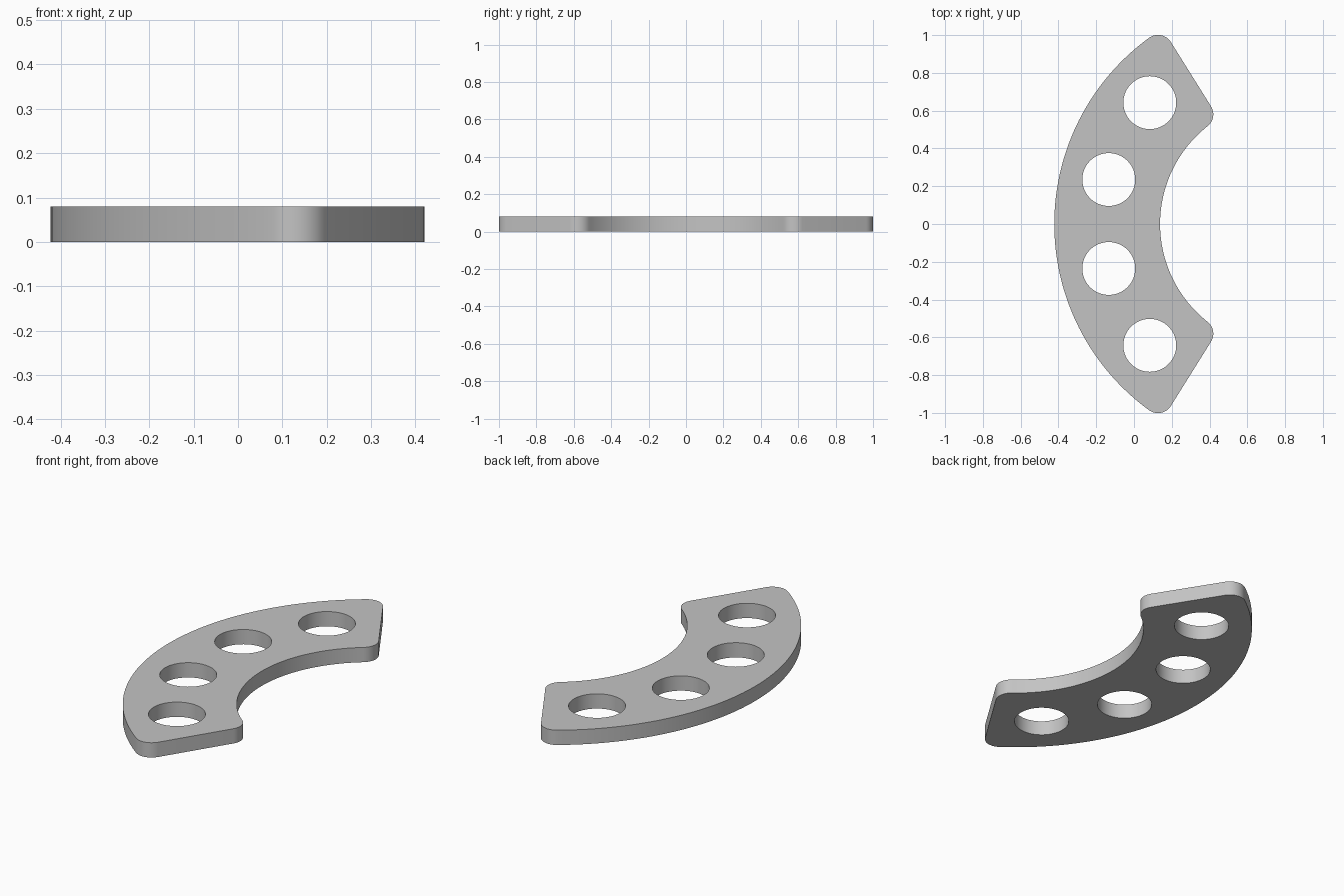
import bpy
import bmesh
from math import radians, degrees, asin, sin, cos, tau
from mathutils import Vector

cube = bpy.data.objects.get("Cube")
if cube:
    bpy.data.objects.remove(cube)

CENTER = Vector((0.797, 0, 0))
OUTER, INNER = 1.219, 0.659
HALF_ANGLE = 58
FILLET = 0.08
THICKNESS = 0.08
HOLE_RING, HOLE_RADIUS = 0.96, 0.14


def polar(center, radius, degree):
    """Point at an angle measured from -x towards +y."""
    a = radians(degree)
    return center + Vector((-cos(a), sin(a), 0)) * radius


def arc(center, radius, start, end, steps):
    return [polar(center, radius, start + (end - start) * i / steps)
            for i in range(steps + 1)]


def add_loop(bm, points):
    verts = [bm.verts.new(p) for p in points]
    return [bm.edges.new((v, verts[i - 1])) for i, v in enumerate(verts)]


# Fillet centres, tangent to an arc and to the straight end
outer_r, inner_r = OUTER - FILLET, INNER + FILLET
outer_a = HALF_ANGLE - degrees(asin(FILLET / outer_r))
inner_a = HALF_ANGLE - degrees(asin(FILLET / inner_r))
end_normal = HALF_ANGLE + 90

# Upper half of the outline, from the outer arc round to the inner arc
half = arc(CENTER, OUTER, 0, outer_a, 40)
half += arc(polar(CENTER, outer_r, outer_a), FILLET, outer_a, end_normal, 12)[1:]
half += arc(polar(CENTER, inner_r, inner_a), FILLET, end_normal, inner_a + 180, 12)
half += arc(CENTER, INNER, inner_a, 0, 32)[1:]
mirrored = [Vector((p.x, -p.y, 0)) for p in reversed(half[1:-1])]

# Curved plate with four round holes
bm = bmesh.new()
edges = add_loop(bm, half + mirrored)
for angle in (-42, -14.2, 14.2, 42):
    hole = polar(CENTER, HOLE_RING, angle)
    edges += add_loop(bm, arc(hole, HOLE_RADIUS, 0, 360, 64)[:-1])
bmesh.ops.triangle_fill(bm, edges=edges, use_beauty=True, normal=(0, 0, 1))
result = bmesh.ops.extrude_face_region(bm, geom=bm.faces[:], use_keep_orig=True)
top = [g for g in result["geom"] if isinstance(g, bmesh.types.BMVert)]
bmesh.ops.translate(bm, verts=top, vec=(0, 0, THICKNESS))
bmesh.ops.recalc_face_normals(bm, faces=bm.faces[:])
mesh = bpy.data.meshes.new("curved_plate")
bm.to_mesh(mesh)
bm.free()

plate = bpy.data.objects.new("curved_plate", mesh)
bpy.context.collection.objects.link(plate)

# Plain grey
grey = bpy.data.materials.new("plain grey")
grey.use_nodes = True
color = (0.55, 0.55, 0.55, 1)
grey.diffuse_color = color
grey.node_tree.nodes["Principled BSDF"].inputs["Base Color"].default_value = color
mesh.materials.append(grey)

# Smooth curved walls, sharp rims
bpy.ops.object.select_all(action="DESELECT")
plate.select_set(True)
bpy.context.view_layer.objects.active = plate
bpy.ops.object.shade_smooth_by_angle(angle=radians(30))
